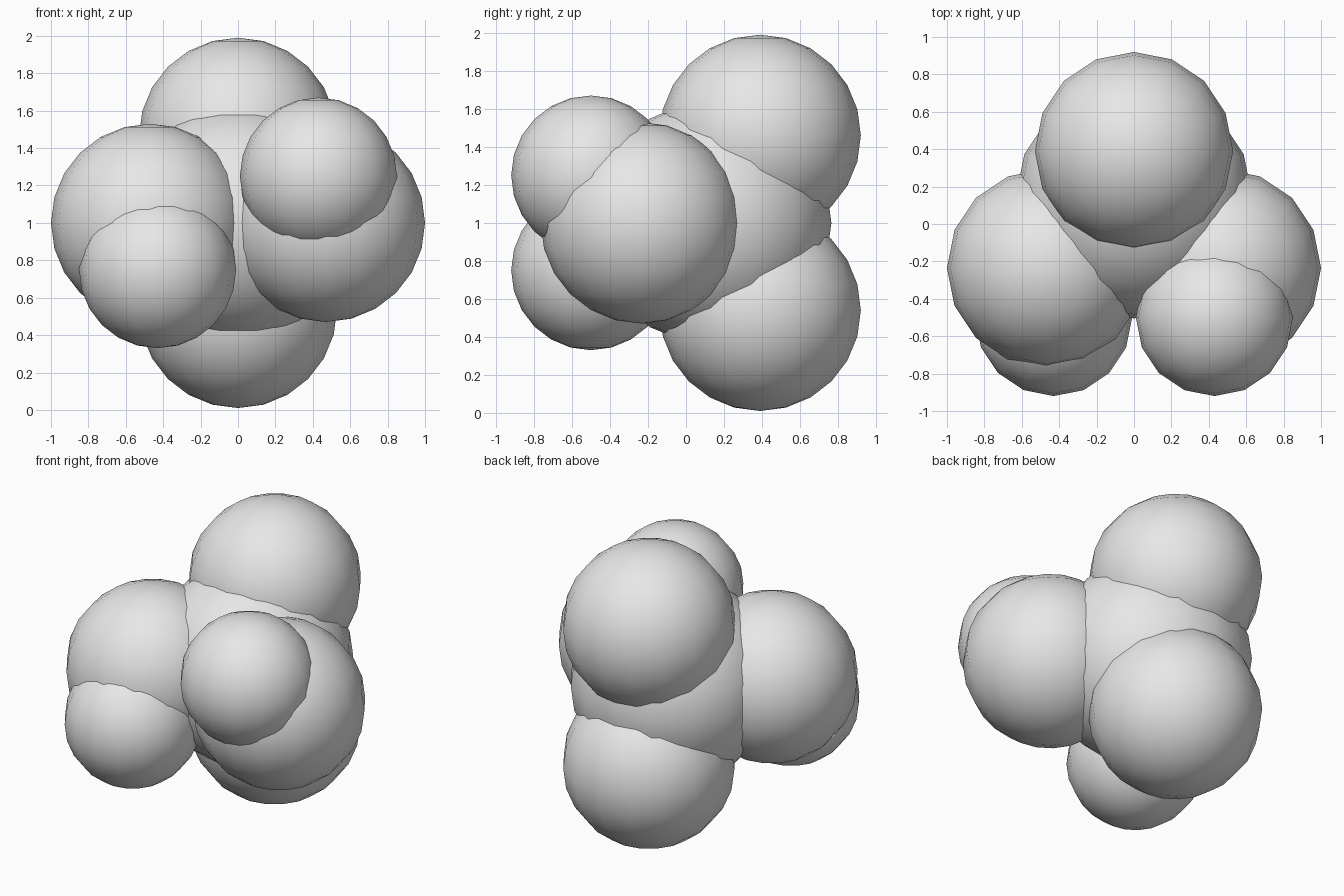
import bpy

cube = bpy.data.objects.get("Cube")
if cube:
    bpy.data.objects.remove(cube, do_unlink=True)

# One plain grey for every ball
grey = bpy.data.materials.new("light grey")
grey.use_nodes = True
colour = (0.8, 0.8, 0.8, 1)
grey.diffuse_color = colour
grey.node_tree.nodes["Principled BSDF"].inputs["Base Color"].default_value = colour


def ball(name, location, radius):
    bpy.ops.mesh.primitive_uv_sphere_add(
        segments=16, ring_count=12, radius=radius, location=location)
    obj = bpy.context.object
    obj.name = name
    obj.data.materials.append(grey)
    bpy.ops.object.shade_smooth()
    return obj


MID = 1.0          # height of the centre
LARGE = 0.53       # radius of the four outer balls
SMALL = 0.42       # radius of the two end balls

# Central ball that the others overlap
ball("central_ball", (0, 0.13, MID), 0.635)

# Upper and lower balls at the back
for name, side in (("upper", 1), ("lower", -1)):
    ball(name + "_back_ball", (0, 0.39, MID + side * 0.46), LARGE)

# Side balls, each with a small end ball: left one raised, right one lowered
for name, side in (("left", 1), ("right", -1)):
    ball(name + "_side_ball", (side * 0.47, -0.235, MID), LARGE)
    ball(name + "_end_ball", (side * 0.43, -0.5, MID + side * 0.25), SMALL)
